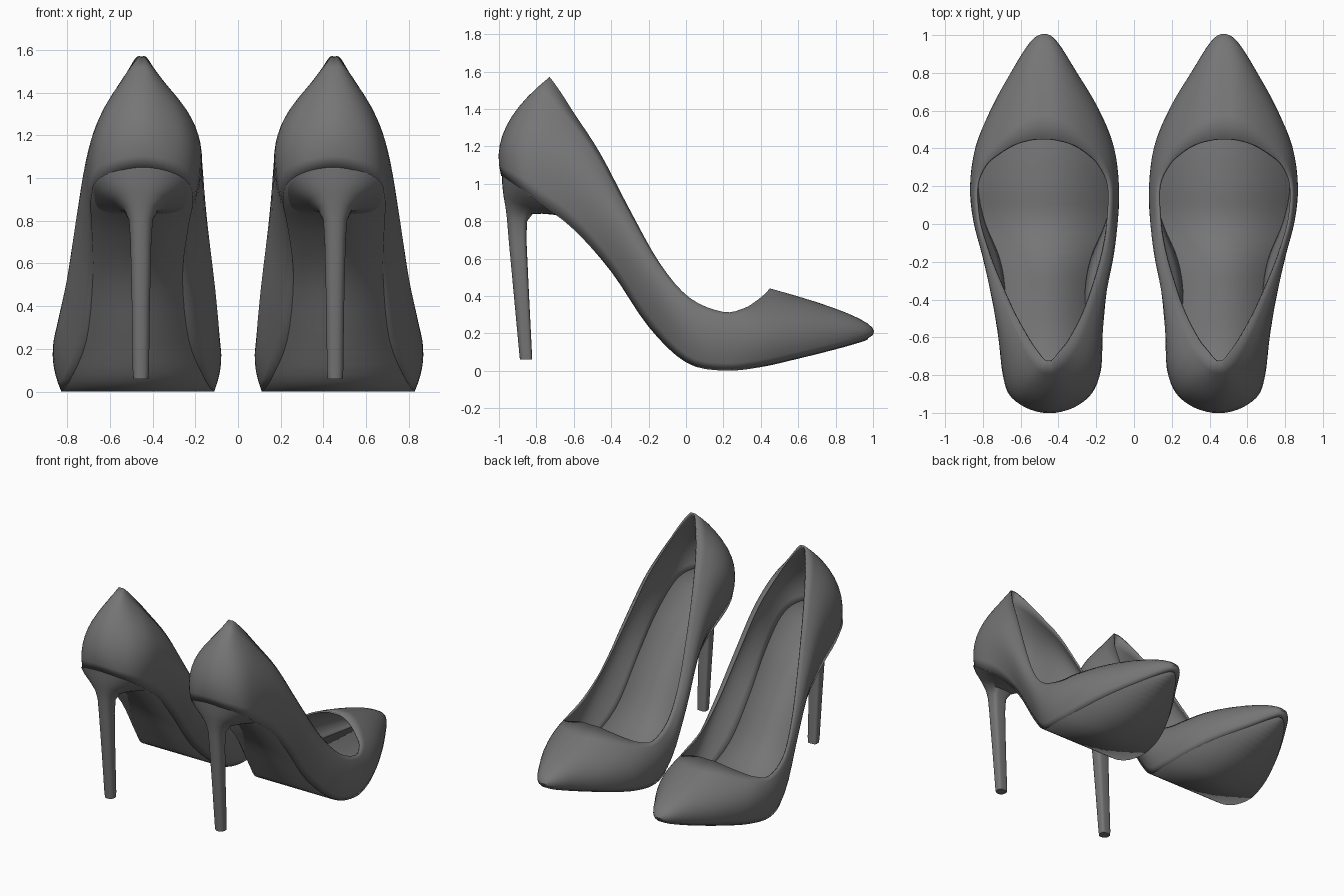
import bpy, bmesh, math
from mathutils import Vector

if "Cube" in bpy.data.objects:
    bpy.data.objects.remove(bpy.data.objects["Cube"])

# Contours of one shoe, heel to toe: (y, z, inner x, outer x)
SOLE = [(-.99, 1.05, .445, .445), (-.965, 1.03, .32, .57), (-.89, .98, .235, .66),
        (-.78, .90, .21, .69), (-.6, .76, .235, .685), (-.4, .535, .26, .68),
        (-.2, .24, .23, .71), (0, .05, .15, .79), (.2, .006, .11, .83),
        (.4, .025, .13, .80), (.6, .07, .205, .73), (.8, .12, .325, .63),
        (.94, .16, .42, .535), (.975, .175, .475, .475)]
MIDDLE = [(-.96, 1.31, .45, .45), (-.93, 1.30, .34, .56), (-.86, 1.27, .245, .635),
          (-.74, 1.20, .185, .68), (-.56, 1.04, .165, .72), (-.36, .76, .145, .76),
          (-.17, .45, .11, .80), (.02, .22, .085, .85), (.2, .17, .08, .868),
          (.40, .19, .11, .84), (.58, .235, .19, .76), (.75, .27, .30, .655),
          (.89, .28, .40, .555), (.925, .28, .475, .475)]
RIM = [(-.73, 1.57, .452, .452), (-.722, 1.562, .425, .48), (-.67, 1.49, .385, .52),
       (-.6, 1.38, .335, .565), (-.46, 1.165, .265, .64), (-.3, .86, .21, .71),
       (-.14, .575, .165, .775), (.02, .39, .135, .825), (.2, .315, .13, .835),
       (.31, .335, .18, .79), (.37, .37, .24, .72), (.42, .41, .32, .635),
       (.445, .437, .41, .55), (.45, .44, .48, .48)]

leather = bpy.data.materials.new("dark_leather")
leather.diffuse_color = (.18, .18, .18, 1)
leather.use_nodes = True
leather.node_tree.nodes["Principled BSDF"].inputs["Base Color"].default_value = leather.diffuse_color


def smooth_loop(rows, sub=4):
    """Closed Catmull-Rom loop: up the outer side, back down the inner side."""
    pts = [Vector((xo, y, z)) for y, z, xi, xo in rows]
    pts += [Vector((xi, y, z)) for y, z, xi, xo in rows[-2:0:-1]]
    n, out = len(pts), []
    for i in range(n):
        a, b, c, d = (pts[(i + k) % n] for k in (-1, 0, 1, 2))
        for s in range(sub):
            t = s / sub
            out.append(.5 * (2 * b + (c - a) * t + (2 * a - 5 * b + 4 * c - d) * t * t
                             + (3 * b - a - 3 * c + d) * t ** 3))
    return out


def bridge(bm, r1, r2):
    n = len(r1)
    for i in range(n):
        j = (i + 1) % n
        bm.faces.new((r1[i], r1[j], r2[j], r2[i]))


def finish(bm, name, thickness=0, angle=40):
    """Make the object and mirror it to the other shoe."""
    me = bpy.data.meshes.new(name)
    bm.to_mesh(me)
    bm.free()
    me.materials.append(leather)
    ob = bpy.data.objects.new(name, me)
    bpy.context.collection.objects.link(ob)
    if thickness:
        mod = ob.modifiers.new("thickness", 'SOLIDIFY')
        mod.thickness, mod.offset = thickness, -1
    mod = ob.modifiers.new("other_shoe", 'MIRROR')
    mod.use_mirror_merge = False
    bpy.ops.object.select_all(action='DESELECT')
    bpy.context.view_layer.objects.active = ob
    ob.select_set(True)
    bpy.ops.object.shade_smooth_by_angle(angle=math.radians(angle))


sole, middle, rim = (smooth_loop(r) for r in (SOLE, MIDDLE, RIM))

# Upper: quadratic sweep from sole edge through the middle to the rim
bm = bmesh.new()
rings, steps = [], 10
for k in range(steps + 1):
    t = k / steps
    w = ((2 * t - 1) * (t - 1), 4 * t * (1 - t), t * (2 * t - 1))
    rings.append([bm.verts.new(a * w[0] + b * w[1] + c * w[2])
                  for a, b, c in zip(sole, middle, rim)])
for r1, r2 in zip(rings, rings[1:]):
    bridge(bm, r1, r2)
finish(bm, "upper", .012)

# Outsole and insole slab: strips across the sole edge loop
bm = bmesh.new()
vs = [bm.verts.new(p - Vector((0, 0, .005))) for p in sole]
n = len(vs)
for i in range(n // 2):
    quad = [vs[i], vs[-i % n], vs[(-i - 1) % n], vs[i + 1]]
    bm.faces.new(list(dict.fromkeys(quad)))
bm.normal_update()
if sum(f.normal.z for f in bm.faces) > 0:
    bmesh.ops.reverse_faces(bm, faces=bm.faces[:])
finish(bm, "sole", .025)

# Heel rings: (back y, front y, half width, back z, front z)
HEEL = [(-.985, -.66, .23, 1.045, .825), (-.982, -.71, .19, .99, .835),
        (-.975, -.77, .125, .93, .84), (-.965, -.82, .08, .875, .838),
        (-.957, -.85, .056, .81, .80), (-.948, -.853, .049, .70, .70),
        (-.92, -.839, .042, .4, .4), (-.892, -.824, .038, .1, .1),
        (-.888, -.822, .035, .06, .06)]
bm = bmesh.new()
rings = []
for yb, yf, hw, zb, zf in HEEL:
    ring = []
    for i in range(32):
        c, s = math.cos(i * math.pi / 16), math.sin(i * math.pi / 16)
        p = .5 if s > 0 else .9          # squarer breast, rounded back
        x = .455 + hw * math.copysign(abs(c) ** p, c)
        f = .5 + .5 * math.copysign(abs(s) ** p, s)
        ring.append(bm.verts.new((x, yb + (yf - yb) * f, zb + (zf - zb) * f)))
    rings.append(ring)
for r1, r2 in zip(rings, rings[1:]):
    bridge(bm, r1, r2)
bm.faces.new(rings[0])
bm.faces.new(rings[-1])
bmesh.ops.recalc_face_normals(bm, faces=bm.faces[:])
finish(bm, "stiletto_heel")
